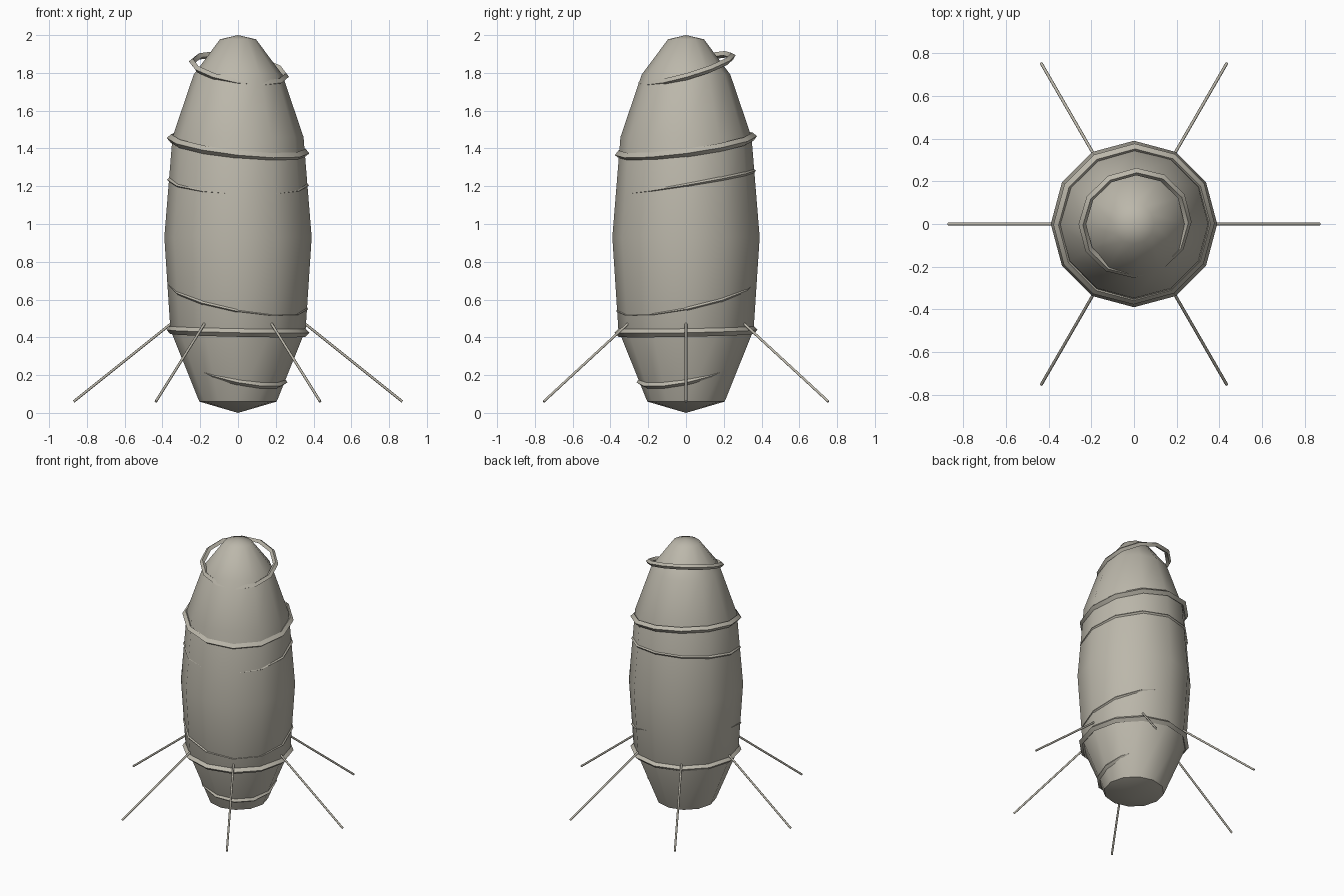
import bpy, bmesh, math
from mathutils import Vector

cube = bpy.data.objects.get("Cube")
if cube:
    bpy.data.objects.remove(cube, do_unlink=True)

SIDES = 12

# One warm grey for everything
grey = bpy.data.materials.new("warm_grey")
grey.use_nodes = True
colour = (0.50, 0.475, 0.405, 1)
grey.diffuse_color = colour
grey.node_tree.nodes["Principled BSDF"].inputs["Base Color"].default_value = colour


def finish(obj, name, angle):
    obj.name = name
    obj.data.materials.append(grey)
    bpy.ops.object.select_all(action="DESELECT")
    obj.select_set(True)
    bpy.context.view_layer.objects.active = obj
    bpy.ops.object.shade_smooth_by_angle(angle=math.radians(angle))
    return obj


def lathe(name, profile):
    """Revolve (radius, height) points, closed by a tip at each end."""
    bm = bmesh.new()
    rows = []
    for r, z in profile:
        if r == 0:
            rows.append([bm.verts.new((0, 0, z))] * SIDES)
        else:
            turns = [math.tau * i / SIDES for i in range(SIDES)]
            rows.append([bm.verts.new((r * math.cos(t), r * math.sin(t), z)) for t in turns])
    for low, high in zip(rows, rows[1:]):
        for i in range(SIDES):
            j = (i + 1) % SIDES
            corners = [low[i], low[j], high[j], high[i]]
            bm.faces.new(list(dict.fromkeys(corners)))
    bmesh.ops.recalc_face_normals(bm, faces=bm.faces[:])
    mesh = bpy.data.meshes.new(name)
    bm.to_mesh(mesh)
    bm.free()
    obj = bpy.data.objects.new(name, mesh)
    bpy.context.collection.objects.link(obj)
    return finish(obj, name, 45)


def band(name, z, slope_x, slope_y, radius, thickness, shift=0):
    """Diamond-section hoop lying in a tilted plane."""
    bpy.ops.mesh.primitive_torus_add(
        major_segments=SIDES, minor_segments=4,
        major_radius=radius, minor_radius=thickness)
    obj = bpy.context.object
    normal = Vector((-slope_x, -slope_y, 1)).normalized()
    obj.rotation_euler = Vector((0, 0, 1)).rotation_difference(normal).to_euler()
    obj.location = (shift, shift, z)
    return finish(obj, name, 25)


def rod(name, start, end, radius):
    axis = end - start
    bpy.ops.mesh.primitive_cylinder_add(
        vertices=8, radius=radius, depth=axis.length, location=(start + end) / 2)
    obj = bpy.context.object
    obj.rotation_euler = axis.to_track_quat("Z", "Y").to_euler()
    return finish(obj, name, 50)


# Barrel-shaped hull with a rounded nose and a shallow pointed base
lathe("hull", [(0, 0), (0.205, 0.06), (0.358, 0.44), (0.39, 0.93),
               (0.347, 1.46), (0.235, 1.79), (0.095, 1.978), (0, 2.0)])

# Tilted hoops, partly sunk into the hull
band("nose_band", 1.82, -0.16, 0.29, 0.25, 0.018, 0.005)
band("shoulder_band", 1.415, -0.11, 0.135, 0.358, 0.022)
band("upper_band", 1.22, -0.04, 0.17, 0.359, 0.017)
band("lower_band", 0.615, -0.18, 0.21, 0.36, 0.018)
band("leg_band", 0.432, -0.02, 0.02, 0.357, 0.022)
band("base_band", 0.215, -0.21, 0.21, 0.25, 0.017)

# Six thin splayed legs
for i in range(6):
    t = math.tau * i / 6
    out = Vector((math.cos(t), math.sin(t), 0))
    rod(f"leg_{i + 1}", out * 0.345 + Vector((0, 0, 0.48)),
        out * 0.87 + Vector((0, 0, 0.06)), 0.007)
